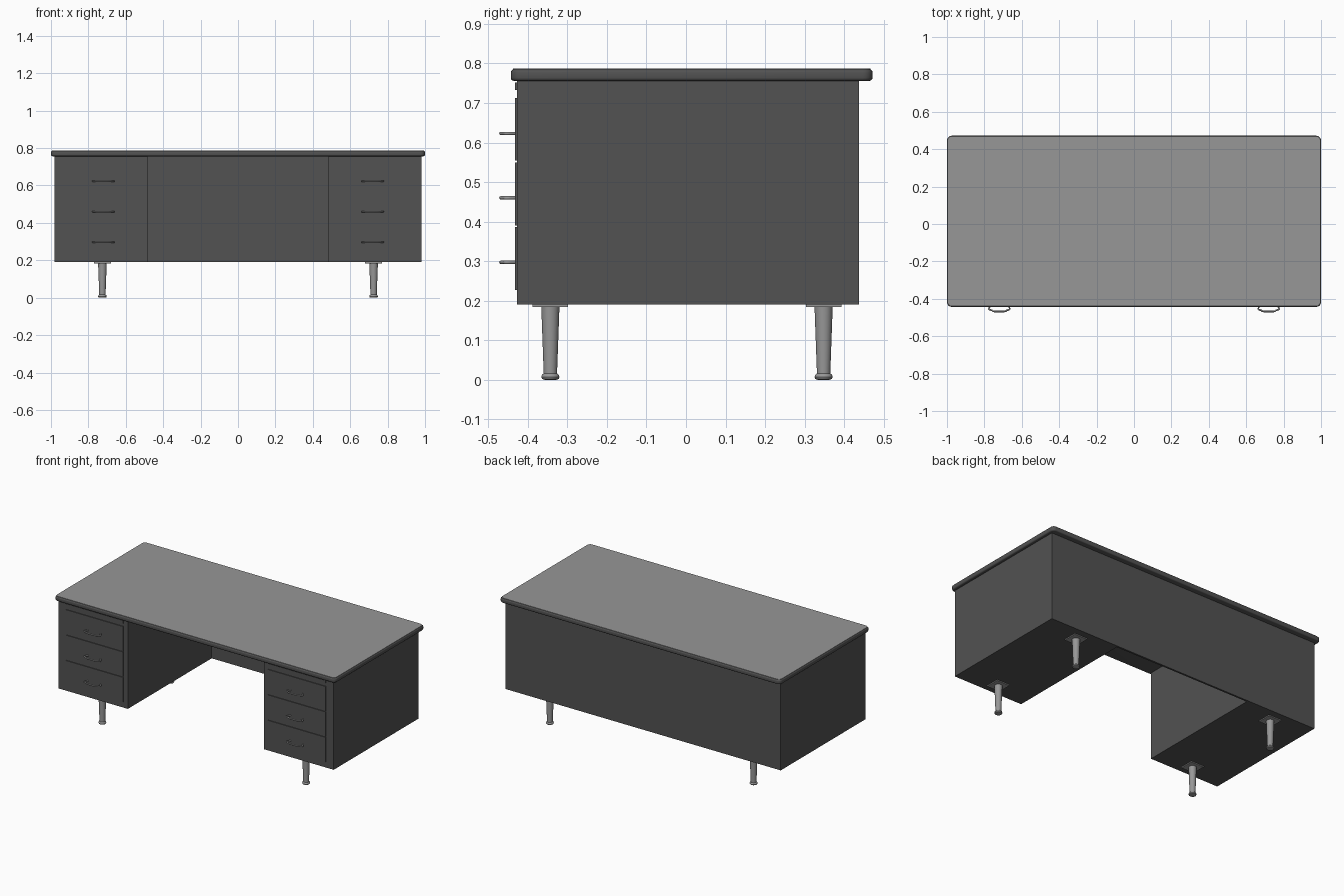
import bpy, bmesh, math
from mathutils import Vector

cube = bpy.data.objects.get("Cube")
if cube:
    bpy.data.objects.remove(cube, do_unlink=True)


def material(name, value, metallic=0.0):
    m = bpy.data.materials.new(name)
    m.use_nodes = True
    color = (value, value, value, 1)
    m.diffuse_color = color
    m.node_tree.nodes["Principled BSDF"].inputs["Base Color"].default_value = color
    return m


BODY = material("dark grey steel", 0.085)
TOP = material("light grey laminate", 0.31)
METAL = material("brushed metal", 0.31)


def finish(name, bm, mat, smooth=False):
    bmesh.ops.recalc_face_normals(bm, faces=bm.faces)
    mesh = bpy.data.meshes.new(name)
    bm.to_mesh(mesh)
    bm.free()
    mesh.materials.append(mat)
    obj = bpy.data.objects.new(name, mesh)
    bpy.context.collection.objects.link(obj)
    if smooth:
        bpy.ops.object.select_all(action="DESELECT")
        obj.select_set(True)
        bpy.context.view_layer.objects.active = obj
        bpy.ops.object.shade_smooth_by_angle(angle=math.radians(35))
    return obj


def box_bm(x, y, z):
    """Box between the (low, high) ranges on each axis."""
    bm = bmesh.new()
    bmesh.ops.create_cube(bm, size=1)
    for v in bm.verts:
        v.co = Vector([(r[0] + r[1]) / 2 + c * (r[1] - r[0])
                       for c, r in zip(v.co, (x, y, z))])
    return bm


def box(name, x, y, z, mat):
    return finish(name, box_bm(x, y, z), mat)


def rounded_slab(name, x, y, z, radius, edge, mat):
    """Slab with rounded corners in plan and softened rims."""
    bm = box_bm(x, y, z)
    upright = [e for e in bm.edges
               if abs(e.verts[0].co.z - e.verts[1].co.z) > 1e-4]
    bmesh.ops.bevel(bm, geom=upright, offset=radius, segments=5,
                    profile=0.5, affect="EDGES")
    rims = [e for e in bm.edges
            if abs(e.verts[0].co.z - e.verts[1].co.z) < 1e-5
            and any(abs(f.normal.z) > 0.9 for f in e.link_faces)]
    if edge:
        bmesh.ops.bevel(bm, geom=rims, offset=edge, segments=3,
                        profile=0.5, affect="EDGES")
    return finish(name, bm, mat, True)


def turned(name, center, profile, mat, sides=24):
    """Lathe a (radius, height) profile about a vertical axis."""
    bm = bmesh.new()
    rings = []
    for r, h in profile:
        rings.append([bm.verts.new((center[0] + r * math.cos(a),
                                    center[1] + r * math.sin(a), h))
                      for a in (2 * math.pi * i / sides for i in range(sides))])
    for low, high in zip(rings, rings[1:]):
        for i in range(sides):
            j = (i + 1) % sides
            bm.faces.new((low[i], low[j], high[j], high[i]))
    bm.faces.new(rings[0])
    bm.faces.new(rings[-1])
    return finish(name, bm, mat, True)


def handle(name, cx, z):
    """Bowed pull whose ends curl back to the drawer."""
    path = [(-0.044, -0.43), (-0.053, -0.445), (-0.056, -0.455), (-0.05, -0.459),
            (-0.04, -0.461), (-0.034, -0.466), (-0.025, -0.468)]
    path += [(-x, y) for x, y in reversed(path)]
    curve = bpy.data.curves.new(name, "CURVE")
    curve.dimensions = "3D"
    curve.bevel_depth = 0.0045
    curve.bevel_resolution = 3
    curve.use_fill_caps = True
    spline = curve.splines.new("POLY")
    spline.points.add(len(path) - 1)
    for p, (x, y) in zip(spline.points, path):
        p.co = (cx + x, y, z, 1)
    curve.materials.append(METAL)
    obj = bpy.data.objects.new(name, curve)
    bpy.context.collection.objects.link(obj)


# Worktop: dark rim with a pale laminate sheet
rounded_slab("worktop_rim", (-1, 1), (-0.443, 0.472), (0.756, 0.785), 0.025, 0.008, BODY)
rounded_slab("worktop_surface", (-0.994, 0.994), (-0.437, 0.466), (0.78, 0.787), 0.02, 0, TOP)

# Modesty panel across the back
box("modesty_panel", (-0.5, 0.5), (0.425, 0.437), (0.19, 0.757), BODY)

LEG = [(0.015, 0), (0.021, 0.002), (0.023, 0.007), (0.021, 0.013),
       (0.017, 0.016), (0.017, 0.02), (0.023, 0.185)]

for side, s in (("left", 1), ("right", -1)):
    def span(a, b):
        return tuple(sorted((s * a, s * b)))

    # Pedestal cabinet
    box(side + "_pedestal", span(0.485, 0.98), (-0.427, 0.437), (0.19, 0.757), BODY)

    # Pull-out writing board and three drawer fronts
    box(side + "_slide_board", span(0.515, 0.925), (-0.432, -0.42), (0.733, 0.752), BODY)
    for i in range(3):
        z = 0.227 + i * 0.1635
        box(f"{side}_drawer_{i + 1}", span(0.515, 0.925), (-0.432, -0.42),
            (z, z + 0.159), BODY)
        handle(f"{side}_handle_{i + 1}", s * 0.72, 0.297 + i * 0.163)

    # Tapered legs with mounting plates
    for end, y in (("front", -0.343), ("back", 0.348)):
        x = s * 0.725
        turned(f"{side}_{end}_leg", (x, y), LEG, METAL)
        box(f"{side}_{end}_leg_plate", (x - 0.046, x + 0.046), (y - 0.045, y + 0.045),
            (0.184, 0.191), METAL)
